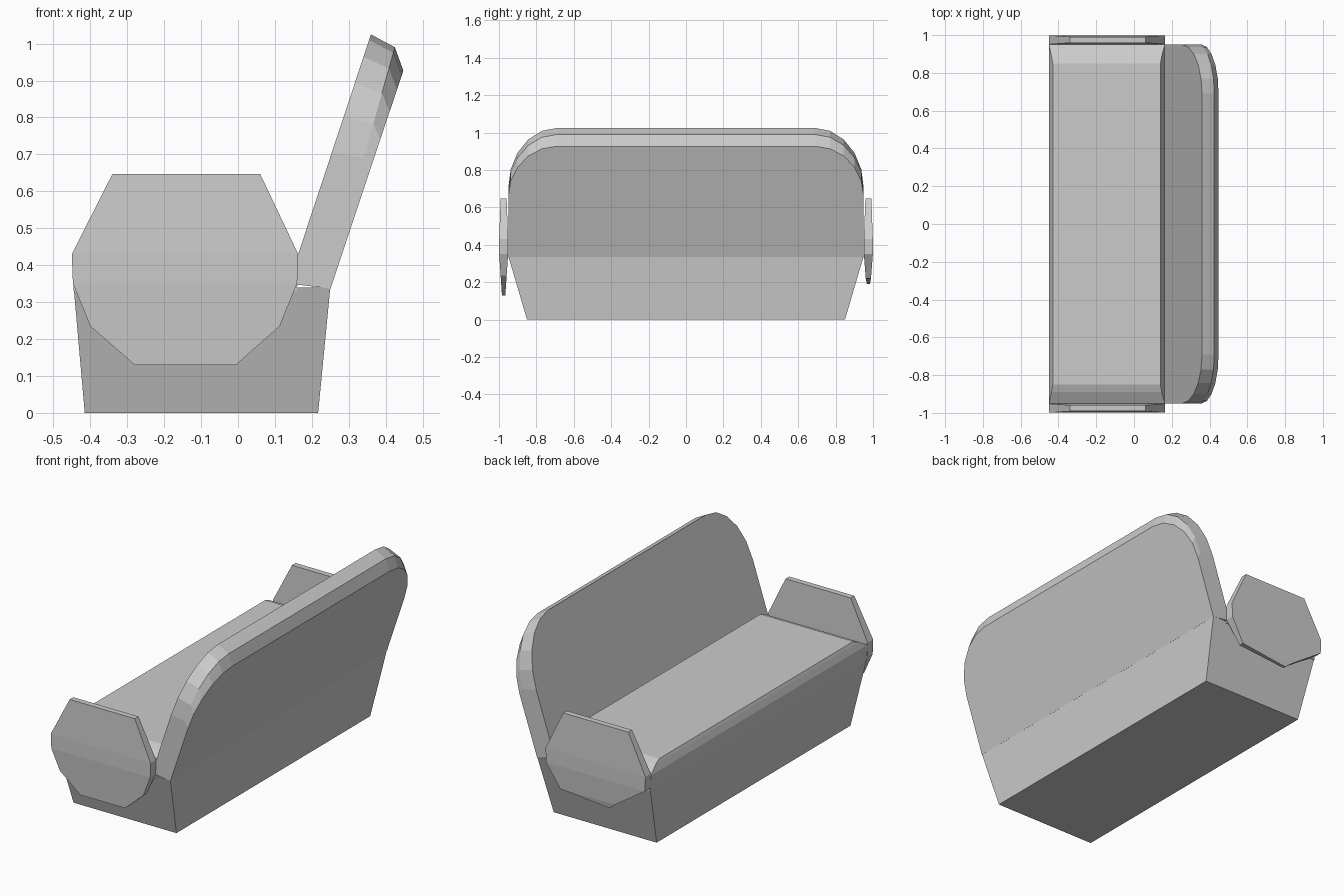
import bpy, bmesh
from math import sin, cos, pi

if "Cube" in bpy.data.objects:
    bpy.data.objects.remove(bpy.data.objects["Cube"])


def loft(name, rings):
    """Skin closed rings of equal point count and cap both ends."""
    bm = bmesh.new()
    rows = [[bm.verts.new(p) for p in ring] for ring in rings]
    n = len(rows[0])
    for a, b in zip(rows, rows[1:]):
        for i in range(n):
            j = (i + 1) % n
            bm.faces.new((a[i], a[j], b[j], b[i]))
    bm.faces.new(rows[0][::-1])
    bm.faces.new(rows[-1])
    bmesh.ops.recalc_face_normals(bm, faces=bm.faces[:])
    mesh = bpy.data.meshes.new(name)
    bm.to_mesh(mesh)
    bm.free()
    obj = bpy.data.objects.new(name, mesh)
    bpy.context.collection.objects.link(obj)
    return obj


def rect(z, x0, x1, y0, y1):
    return [(x0, y0, z), (x1, y0, z), (x1, y1, z), (x0, y1, z)]


# flared base
loft("base", [rect(0, -.415, .217, -.85, .85),
              rect(.34, -.445, .25, -.95, .95)])

# seat cushion with sloping edges
loft("seat", [rect(z, x0, x1, -y, y) for z, x0, x1, y in [
    (.33, -.445, .16, .95), (.42, -.45, .163, .95),
    (.455, -.437, .147, .89), (.47, -.43, .14, .85)]])

# side panels: height, front x, back x, half thickness
upper = [(.647, -.34, .06, .016), (.43, -.45, .163, .024),
         (.35, -.447, .16, .024)]
lower_a = [(.235, -.40, .113, .016), (.13, -.28, -.005, .009)]
lower_b = [(.22, -.255, .08, .014), (.19, -.22, -.205, .008)]
for name, y, low in (("arm_left", -.975, lower_a), ("arm_right", .975, lower_b)):
    loft(name, [rect(z, x0, x1, y - h, y + h) for z, x0, x1, h in upper + low])


# leaning backrest with rounded upper corners
def back_ring(top, radius_z, low, x_of_z):
    half = [(.95, low)]
    for i in range(6):
        a = i / 5 * pi / 2
        half.append((.69 + .26 * cos(a), top - radius_z + radius_z * sin(a)))
    pts = half + [(-y, z) for y, z in reversed(half)]
    return [(x_of_z(z), y, z) for y, z in pts]


def front_x(z):
    return .163 + (z - .43) * .331


def rear_x(z):
    return .25 + (z - .335) * .334


loft("backrest", [
    back_ring(1.025, .32, .35, front_x),
    back_ring(.99, .30, .338, lambda z: rear_x(z) - .01 - .034 * (z - .338) / .652),
    back_ring(.927, .27, .335, rear_x)])
